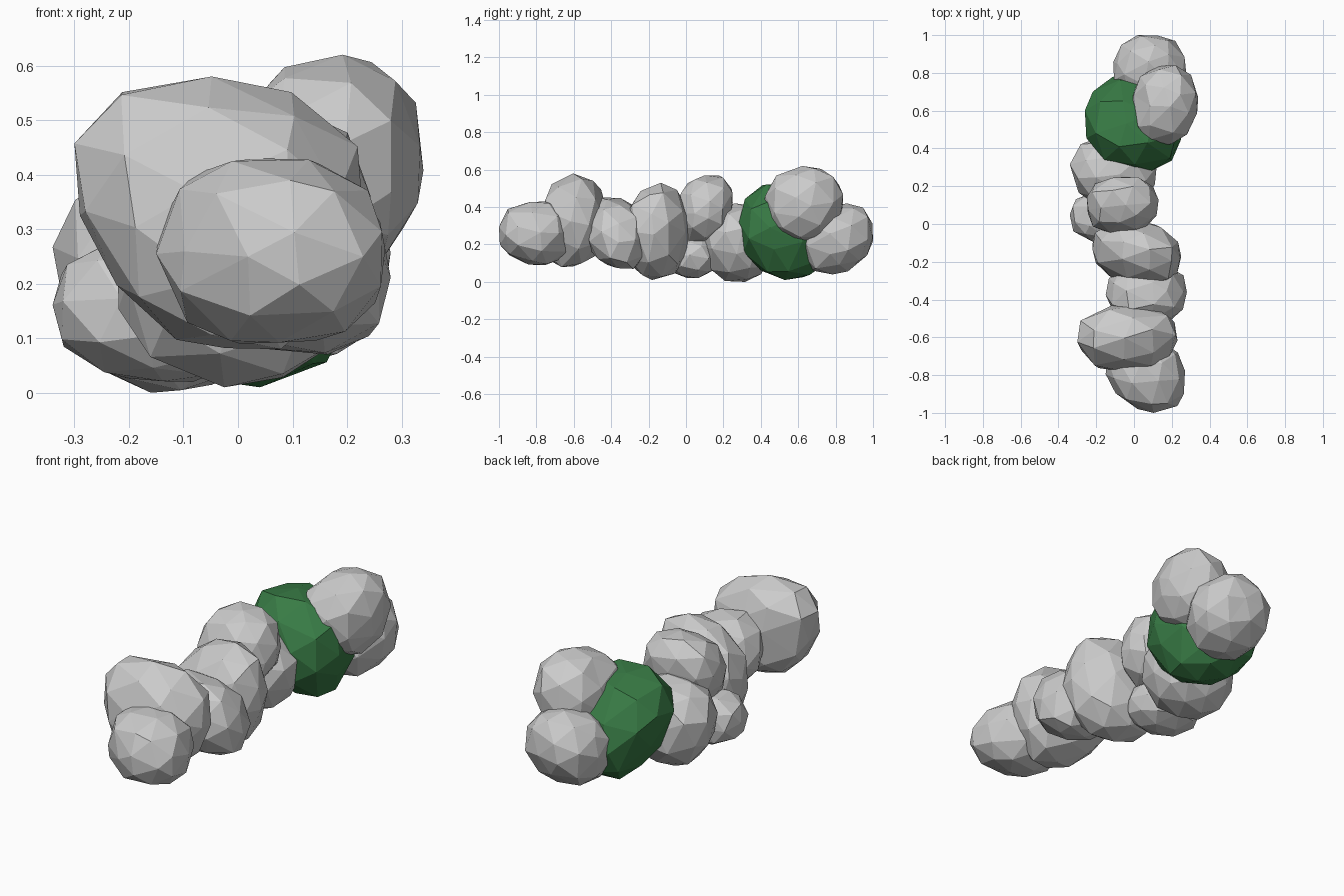
import bpy, bmesh, math, random
from mathutils import Vector, Matrix, Euler

if "Cube" in bpy.data.objects:
    bpy.data.objects.remove(bpy.data.objects["Cube"])

green = bpy.data.materials.new("moss_green")
green.diffuse_color = (0.04, 0.2, 0.06, 1)
green.use_nodes = True
green.node_tree.nodes["Principled BSDF"].inputs["Base Color"].default_value = green.diffuse_color


def rock(name, xr, yr, zr, lean=(0, 0, 0), seed=1, taper=0, mat=None):
    """Faceted boulder filling the given x, y, z ranges.
    lean = xy, xz, yz skew; taper > 0 narrows the bottom in x."""
    rnd = random.Random(seed)
    xy, xz, yz = lean
    # skewed ellipsoid whose outline leans by the three correlations
    b = math.sqrt(1 - xy * xy)
    c = (yz - xy * xz) / b
    skew = Matrix(((1, 0, 0), (xy, b, 0),
                   (xz, c, math.sqrt(max(0.05, 1 - xz * xz - c * c)))))
    turn = Euler([rnd.uniform(0, 6.28) for _ in range(3)]).to_matrix()

    bm = bmesh.new()
    bmesh.ops.create_icosphere(bm, subdivisions=2, radius=1)
    for v in bm.verts:
        p = turn @ v.co
        p += Vector([rnd.uniform(-0.09, 0.09) for _ in range(3)])
        p /= sum(abs(k) ** 2.35 for k in p) ** (1 / 2.35)   # slightly boxy
        v.co = skew @ (p * rnd.uniform(0.97, 1.03))
        v.co.x *= 1 + taper * v.co.z
    # fit to the measured ranges
    for i, (lo, hi) in enumerate((xr, yr, zr)):
        a = min(v.co[i] for v in bm.verts)
        d = max(v.co[i] for v in bm.verts) - a
        for v in bm.verts:
            v.co[i] = lo + (v.co[i] - a) / d * (hi - lo)
    bmesh.ops.recalc_face_normals(bm, faces=bm.faces)
    centre = Vector([sum(r) / 2 for r in (xr, yr, zr)])
    bmesh.ops.translate(bm, verts=bm.verts, vec=-centre)

    me = bpy.data.meshes.new(name)
    bm.to_mesh(me)
    bm.free()
    if mat:
        me.materials.append(mat)
    ob = bpy.data.objects.new(name, me)
    ob.location = centre
    bpy.context.collection.objects.link(ob)
    return ob


# row of boulders from front to back
rock("front_rock", (-0.15, 0.27), (-1.0, -0.59), (0.09, 0.43), (-0.2, 0, 0), 3)
rock("tall_front_rock", (-0.30, 0.23), (-0.78, -0.43), (0.08, 0.58), (0, -0.12, 0.08), 4, 0.2)
rock("third_rock", (-0.15, 0.28), (-0.53, -0.2), (0.07, 0.45), (0, -0.2, -0.15), 7)
rock("middle_rock", (-0.22, 0.25), (-0.33, 0.02), (0.01, 0.53), (-0.15, 0.12, 0.05), 9)
rock("low_left_rock", (-0.34, 0.04), (-0.1, 0.17), (0.02, 0.28), (0, -0.1, 0), 12)
rock("perched_middle_rock", (-0.25, 0.13), (-0.06, 0.25), (0.2, 0.57), (0.05, 0, 0.2), 13)
rock("back_middle_rock", (-0.34, 0.12), (0.09, 0.47), (0.0, 0.42), (-0.05, 0, 0), 15, 0.1)
rock("green_rock", (-0.26, 0.25), (0.28, 0.78), (0.01, 0.52), (-0.15, -0.1, -0.12), 17, 0.2, green)
rock("perched_back_rock", (-0.02, 0.34), (0.41, 0.84), (0.21, 0.62), (0.1, 0.05, 0.05), 19)
rock("back_rock", (-0.11, 0.28), (0.62, 1.0), (0.04, 0.42), (0, 0, 0.15), 21)
